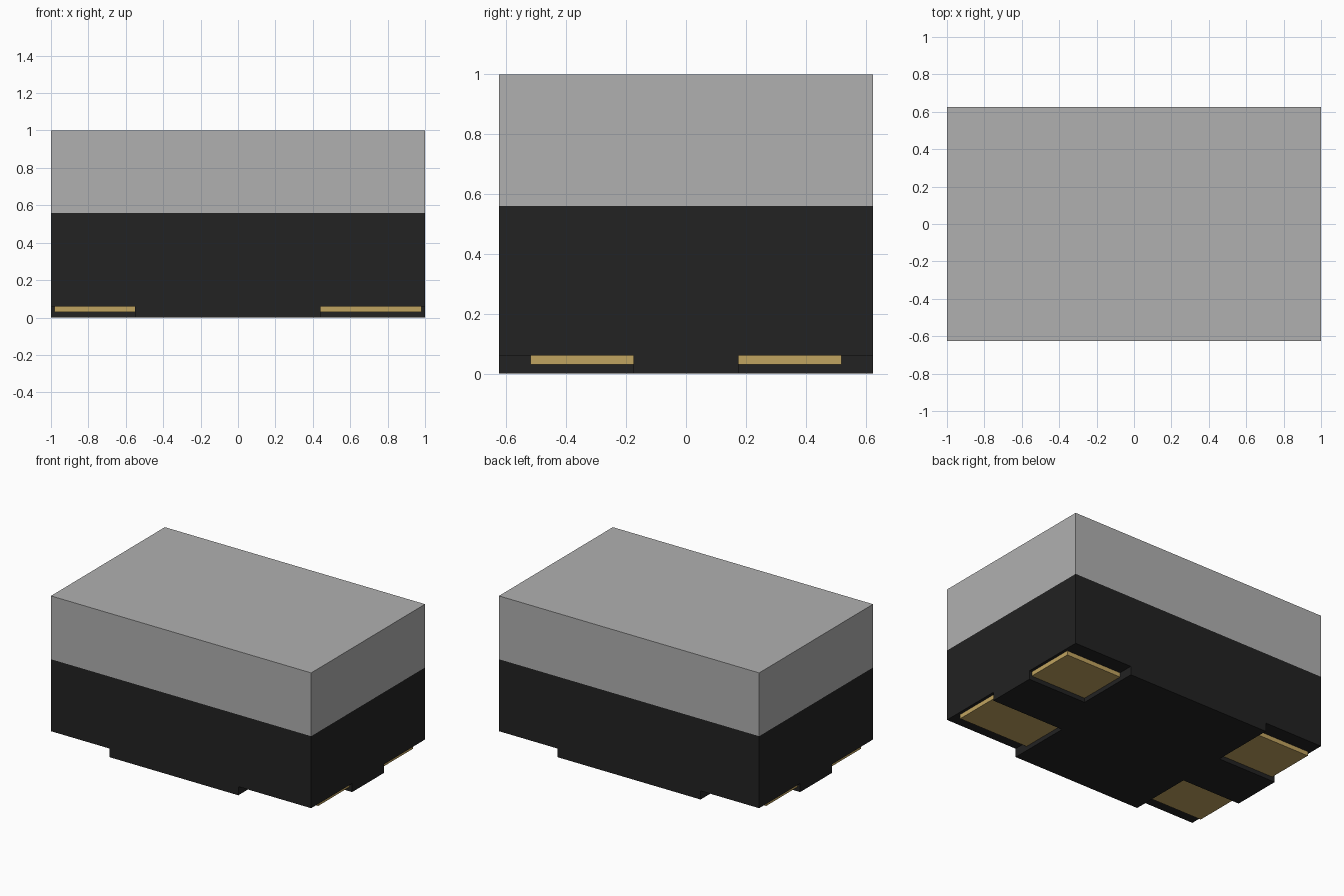
import bpy
import bmesh
from mathutils import Matrix, Vector

cube = bpy.data.objects.get("Cube")
if cube:
    bpy.data.objects.remove(cube, do_unlink=True)

HX, HY = 1.0, 0.625          # half length and half depth
SPLIT, STEP, PAD_Z = 0.56, 0.06, 0.03


def material(name, rgb):
    m = bpy.data.materials.new(name)
    m.use_nodes = True
    m.diffuse_color = (*rgb, 1)
    m.node_tree.nodes["Principled BSDF"].inputs["Base Color"].default_value = (*rgb, 1)
    return m


def box(name, lo, hi, mat=None):
    """Box between two opposite corners, given in any order."""
    a = Vector([min(p, q) for p, q in zip(lo, hi)])
    b = Vector([max(p, q) for p, q in zip(lo, hi)])
    bm = bmesh.new()
    bmesh.ops.create_cube(bm, size=1, matrix=Matrix.Translation((a + b) / 2)
                          @ Matrix.Diagonal((*(b - a), 1)))
    mesh = bpy.data.meshes.new(name)
    bm.to_mesh(mesh)
    bm.free()
    if mat:
        mesh.materials.append(mat)
    ob = bpy.data.objects.new(name, mesh)
    bpy.context.collection.objects.link(ob)
    return ob


grey = material("lid_grey", (0.434, 0.434, 0.434))
black = material("body_black", (0.016, 0.016, 0.016))
gold = material("pad_gold", (0.53, 0.37, 0.117))

# Grey lid over a black base
box("lid", (-HX, -HY, SPLIT), (HX, HY, 1.0), grey)
base = box("base", (-HX, -HY, 0), (HX, HY, SPLIT), black)

# Four corner recesses, each holding a contact pad; the front +x one is longer
for sx, sy, side, end in ((-1, -1, "right", "front"), (1, -1, "left", "front"),
                          (-1, 1, "right", "back"), (1, 1, "left", "back")):
    inner = 0.44 if (sx, sy) == (1, -1) else 0.55
    cutter = box("recess_cutter", (sx * inner, sy * 0.175, -0.2),
                 (sx * 1.2, sy * 0.9, STEP))
    cutter.hide_render = True
    mod = base.modifiers.new("recess", 'BOOLEAN')
    mod.operation, mod.solver, mod.object = 'DIFFERENCE', 'EXACT', cutter
    bpy.context.view_layer.update()
    deps = bpy.context.evaluated_depsgraph_get()
    cut = bpy.data.meshes.new_from_object(base.evaluated_get(deps))
    base.modifiers.clear()
    base.data = cut
    bpy.data.objects.remove(cutter, do_unlink=True)
    box(f"{end}_{side}_pad", (sx * inner, sy * 0.175, PAD_Z),
        (sx * 0.98, sy * 0.52, STEP), gold)
